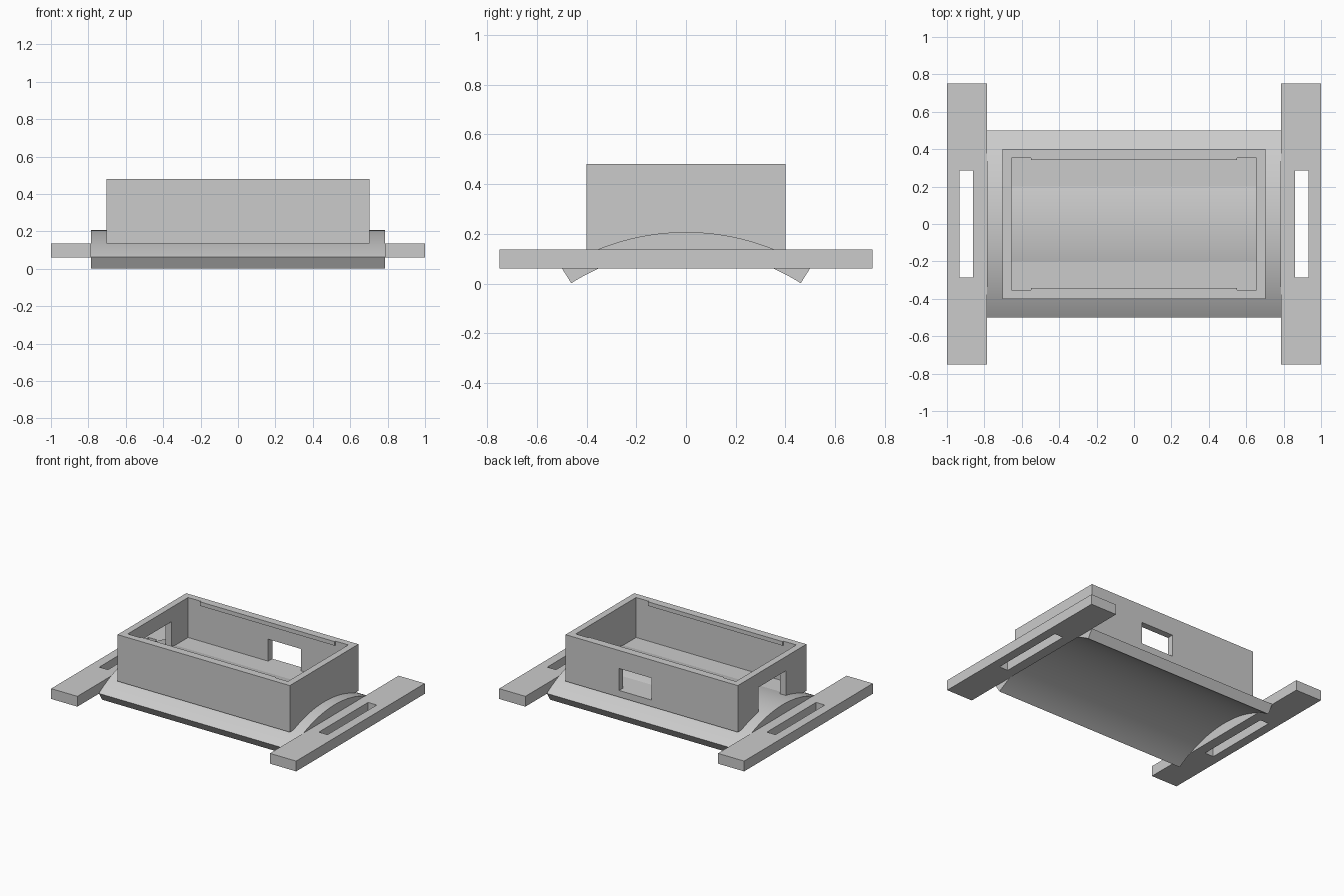
import bpy, bmesh, math
from mathutils import Vector

if "Cube" in bpy.data.objects:
    bpy.data.objects.remove(bpy.data.objects["Cube"])

grey = bpy.data.materials.new("plain grey")
colour = (0.6, 0.6, 0.6, 1)
grey.diffuse_color = colour
grey.use_nodes = True
grey.node_tree.nodes["Principled BSDF"].inputs["Base Color"].default_value = colour


def finish(name, bm):
    bmesh.ops.recalc_face_normals(bm, faces=bm.faces)
    mesh = bpy.data.meshes.new(name)
    bm.to_mesh(mesh)
    bm.free()
    mesh.materials.append(grey)
    obj = bpy.data.objects.new(name, mesh)
    bpy.context.collection.objects.link(obj)
    return obj


def block(name, low, high):
    """Box spanning two opposite corners."""
    low, high = Vector(low), Vector(high)
    bm = bmesh.new()
    bmesh.ops.create_cube(bm, size=1)
    bmesh.ops.scale(bm, vec=high - low, verts=bm.verts)
    bmesh.ops.translate(bm, vec=(low + high) / 2, verts=bm.verts)
    return finish(name, bm)


def activate(obj):
    bpy.ops.object.select_all(action="DESELECT")
    obj.select_set(True)
    bpy.context.view_layer.objects.active = obj


def cut(obj, low, high):
    """Subtract a box from an object."""
    cutter = block("cutter", low, high)
    cutter.hide_render = True
    mod = obj.modifiers.new("cut", "BOOLEAN")
    mod.operation, mod.solver, mod.object = "DIFFERENCE", "EXACT", cutter
    activate(obj)
    bpy.ops.object.modifier_apply(modifier=mod.name)
    bpy.data.objects.remove(cutter)


# Curved saddle plate: an arc band extruded along x
R, THICK, TOP, HALF, STEPS = 0.936, 0.072, 0.207, 0.786, 48
sweep = math.asin(0.5 / R)
angles = [sweep * (2 * i / STEPS - 1) for i in range(STEPS + 1)]


def arc(radius, order):
    return [(radius * math.sin(a), TOP - R + radius * math.cos(a)) for a in order]


bm = bmesh.new()
rings = []
for x in (-HALF, HALF):
    rings.append([[bm.verts.new((x, y, z)) for y, z in arc(r, angles)]
                  for r in (R, R - THICK)])
(lo, li), (ro, ri) = rings
for i in range(STEPS):
    for a, b in ((lo, ro), (ri, li), (li, lo), (ro, ri)):
        bm.faces.new((a[i], a[i + 1], b[i + 1], b[i]))
for i in (0, STEPS):
    bm.faces.new((lo[i], li[i], ri[i], ro[i]))
saddle = finish("saddle_plate", bm)
activate(saddle)
bpy.ops.object.shade_smooth_by_angle(angle=math.radians(30))

# Slotted strap bars at both ends
for side, s in (("left", 1), ("right", -1)):
    xs = sorted((s * HALF, s))
    bar = block(side + "_strap_bar", (xs[0], -0.75, 0.06), (xs[1], 0.75, 0.136))
    xs = sorted((s * 0.861, s * 0.932))
    cut(bar, (xs[0], -0.287, 0), (xs[1], 0.287, 0.3))

# Open-topped case with a side window and an end opening
FLOOR, RIM = 0.185, 0.48
case = block("case", (-0.703, -0.4, 0.136), (0.703, 0.4, RIM))
cut(case, (-0.654, -0.352, FLOOR), (0.654, 0.352, 0.6))
cut(case, (0, 0.3, FLOOR), (0.266, 0.5, 0.347))
cut(case, (-0.8, -0.16, FLOOR), (-0.6, 0.16, 0.375))

# Snap ridges along the inside of the rim
for name, s in (("back", 1), ("front", -1)):
    ys = sorted((s * 0.342, s * 0.353))
    block(name + "_snap_ridge", (-0.55, ys[0], RIM - 0.03), (0.55, ys[1], RIM))
